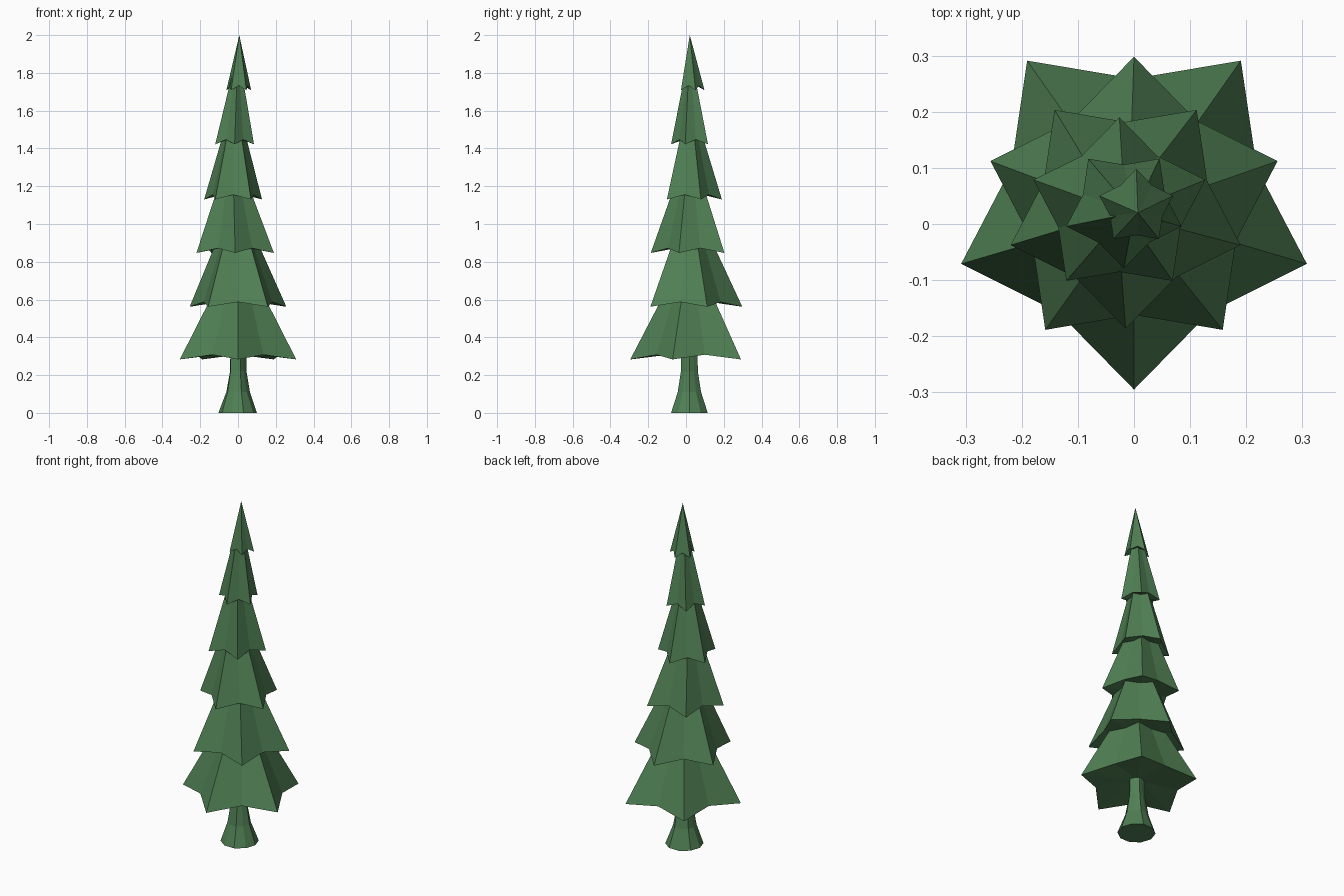
import bpy
import bmesh
from math import cos, sin, pi

cube = bpy.data.objects.get("Cube")
if cube:
    bpy.data.objects.remove(cube, do_unlink=True)

green = bpy.data.materials.new("pine_green")
green.use_nodes = True
color = (0.08, 0.215, 0.088, 1)
green.diffuse_color = color
green.node_tree.nodes["Principled BSDF"].inputs["Base Color"].default_value = color


def finish(bm, name):
    bmesh.ops.recalc_face_normals(bm, faces=bm.faces)
    mesh = bpy.data.meshes.new(name)
    bm.to_mesh(mesh)
    bm.free()
    mesh.materials.append(green)
    obj = bpy.data.objects.new(name, mesh)
    bpy.context.collection.objects.link(obj)
    return obj


def branch_tier(name, center, radius, z, apex, start):
    """Five-pointed pyramid with drooping tips and a shallow hollow below."""
    bm = bmesh.new()
    ring = []
    for i in range(10):
        notch = i % 2
        r = radius * (0.71 if notch else 1)
        a = start + i * pi / 5
        lift = 0.025 if notch else 0
        ring.append(bm.verts.new((center[0] + r * cos(a), center[1] + r * sin(a), z + lift)))
    top = bm.verts.new(apex)
    hollow = bm.verts.new((center[0], center[1], z + 0.04))
    for i in range(10):
        a, b = ring[i], ring[(i + 1) % 10]
        bm.faces.new((a, b, top))
        bm.faces.new((b, a, hollow))
    finish(bm, name)


# Foliage: x centre, radius, tip height, apex x, apex height
tiers = [
    (0.0, 0.324, 0.283, 0.0, 0.89),
    (0.0, 0.269, 0.562, -0.01, 1.16),
    (-0.015, 0.2155, 0.847, -0.03, 1.43),
    (-0.026, 0.161, 1.13, -0.016, 1.69),
    (-0.018, 0.108, 1.422, 0.0, 1.92),
    (0.004, 0.069, 1.708, 0.007, 2.0),
]
for n, (x, radius, z, top_x, top_z) in enumerate(tiers):
    start = pi / 2 if n % 2 else -pi / 2
    branch_tier(f"branch_tier_{n + 1}", (x, 0.029), radius, z, (top_x, 0.02, top_z), start)

# Flared trunk: radius, height, and how deep its flutes are
bm = bmesh.new()
rings = []
sides = 10
for radius, z, flute in [(0.102, 0, 1), (0.065, 0.11, 0.92), (0.047, 0.22, 0.85), (0.045, 0.34, 0.85)]:
    ring = []
    for i in range(sides):
        a = 2 * pi * i / sides
        r = radius * (flute if i % 2 else 1)
        ring.append(bm.verts.new((r * cos(a) - 0.002, r * sin(a) + 0.018, z)))
    rings.append(ring)
for low, high in zip(rings, rings[1:]):
    for i in range(sides):
        j = (i + 1) % sides
        bm.faces.new((low[i], low[j], high[j], high[i]))
bm.faces.new(rings[0])
bm.faces.new(rings[-1])
finish(bm, "trunk")
